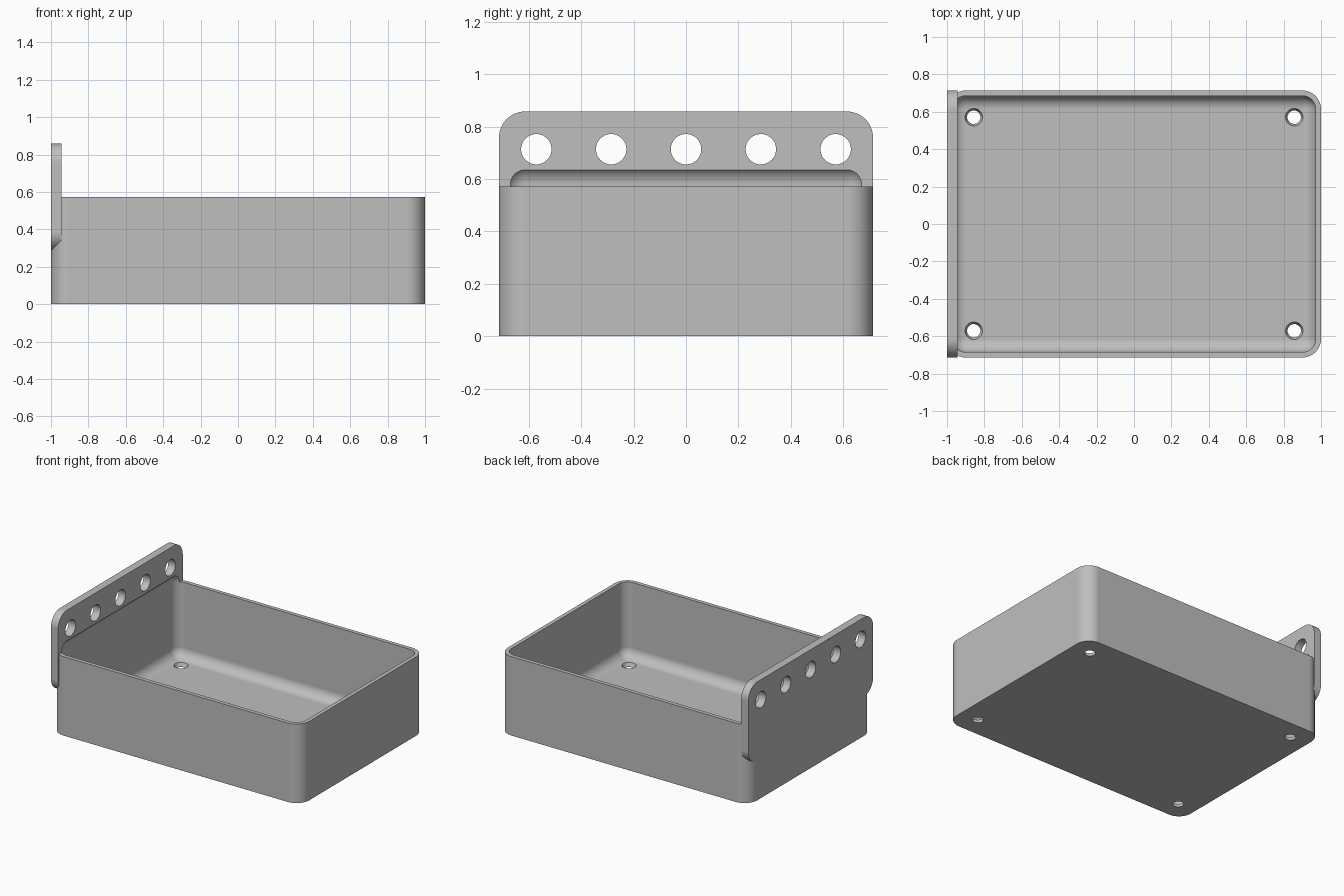
import bpy, bmesh, math
from mathutils import Matrix, Vector

if "Cube" in bpy.data.objects:
    bpy.data.objects.remove(bpy.data.objects["Cube"])

HALF_Y, RIM, WALL, ROUND = 0.714, 0.572, 0.0286, 0.1
PLATE_BOTTOM, PLATE_TOP, PLATE_X = 0.286, 0.858, -0.943
INNER = ROUND - WALL


def make_object(name, bm):
    bmesh.ops.recalc_face_normals(bm, faces=bm.faces)
    mesh = bpy.data.meshes.new(name)
    bm.to_mesh(mesh)
    bm.free()
    obj = bpy.data.objects.new(name, mesh)
    bpy.context.collection.objects.link(obj)
    return obj


def rounded_outline(u0, u1, v0, v1, r, steps=12):
    """Corner points of a rounded rectangle, counter-clockwise."""
    corners = [(u1 - r, v1 - r), (u0 + r, v1 - r), (u0 + r, v0 + r), (u1 - r, v0 + r)]
    points = []
    for i, (cu, cv) in enumerate(corners):
        for k in range(steps + 1):
            a = math.pi / 2 * (i + k / steps)
            points.append((cu + r * math.cos(a), cv + r * math.sin(a)))
    return points


def extruded(name, points, direction):
    bm = bmesh.new()
    face = bm.faces.new([bm.verts.new(p) for p in points])
    result = bmesh.ops.extrude_face_region(bm, geom=[face], use_keep_orig=True)
    moved = [g for g in result["geom"] if isinstance(g, bmesh.types.BMVert)]
    bmesh.ops.translate(bm, verts=moved, vec=direction)
    return make_object(name, bm)


def cutter_cone(name, centre, r_low, r_high, depth, rotation=Matrix()):
    bm = bmesh.new()
    bmesh.ops.create_cone(bm, cap_ends=True, segments=48, radius1=r_low, radius2=r_high,
                          depth=depth, matrix=Matrix.Translation(centre) @ rotation)
    return make_object(name, bm)


def combine(target, other, operation):
    other.hide_render = True
    mod = target.modifiers.new(operation, "BOOLEAN")
    mod.operation, mod.solver, mod.object = operation, "EXACT", other
    bpy.context.view_layer.objects.active = target
    bpy.ops.object.modifier_apply(modifier=mod.name)
    bpy.data.objects.remove(other)


# Tray body with rounded upright corners
tray = extruded("wall_mount_tray",
                [(x, y, 0) for x, y in rounded_outline(-1, 1, -HALF_Y, HALF_Y, ROUND)],
                Vector((0, 0, RIM)))

# Hanging plate on the left end
plate = extruded("hanging_plate",
                 [(-1, y, z) for y, z in
                  rounded_outline(-HALF_Y, HALF_Y, PLATE_BOTTOM, PLATE_TOP, ROUND)],
                 Vector((PLATE_X + 1, 0, 0)))
combine(tray, plate, "UNION")

# Cavity, rounded on every edge, which also bites into the plate above the rim
cavity_top = 0.65
bm = bmesh.new()
bmesh.ops.create_cube(bm, size=1)
bmesh.ops.scale(bm, verts=bm.verts,
                vec=(2 - 2 * WALL, 2 * (HALF_Y - WALL), cavity_top - WALL))
bmesh.ops.translate(bm, verts=bm.verts, vec=(0, 0, (cavity_top + WALL) / 2))
bmesh.ops.bevel(bm, geom=bm.edges[:], offset=INNER, segments=10, profile=0.5,
                affect="EDGES")
combine(tray, make_object("cavity_cutter", bm), "DIFFERENCE")

# Tapered screw holes in the floor
for x in (-0.857, 0.857):
    for y in (-0.571, 0.571):
        combine(tray, cutter_cone("floor_hole_cutter", (x, y, WALL / 2), 0.025, 0.058,
                                  3 * WALL), "DIFFERENCE")

# Row of hanging holes in the plate
sideways = Matrix.Rotation(math.pi / 2, 4, "Y")
for i in range(-2, 3):
    combine(tray, cutter_cone("plate_hole_cutter", (-0.97, i * 0.2857, 0.714), 0.058, 0.058,
                              0.2, sideways), "DIFFERENCE")

# Grey plastic
grey = bpy.data.materials.new("grey_plastic")
grey.use_nodes = True
colour = (0.52, 0.52, 0.52, 1)
grey.diffuse_color = colour
grey.node_tree.nodes["Principled BSDF"].inputs["Base Color"].default_value = colour
tray.data.materials.clear()
tray.data.materials.append(grey)
for poly in tray.data.polygons:
    poly.material_index = 0

# Smooth fillets, crisp edges, flat large faces
bpy.ops.object.select_all(action="DESELECT")
tray.select_set(True)
bpy.context.view_layer.objects.active = tray
bpy.ops.object.shade_smooth_by_angle(angle=math.radians(30))
weighted = tray.modifiers.new("flat_faces", "WEIGHTED_NORMAL")
weighted.keep_sharp = True
